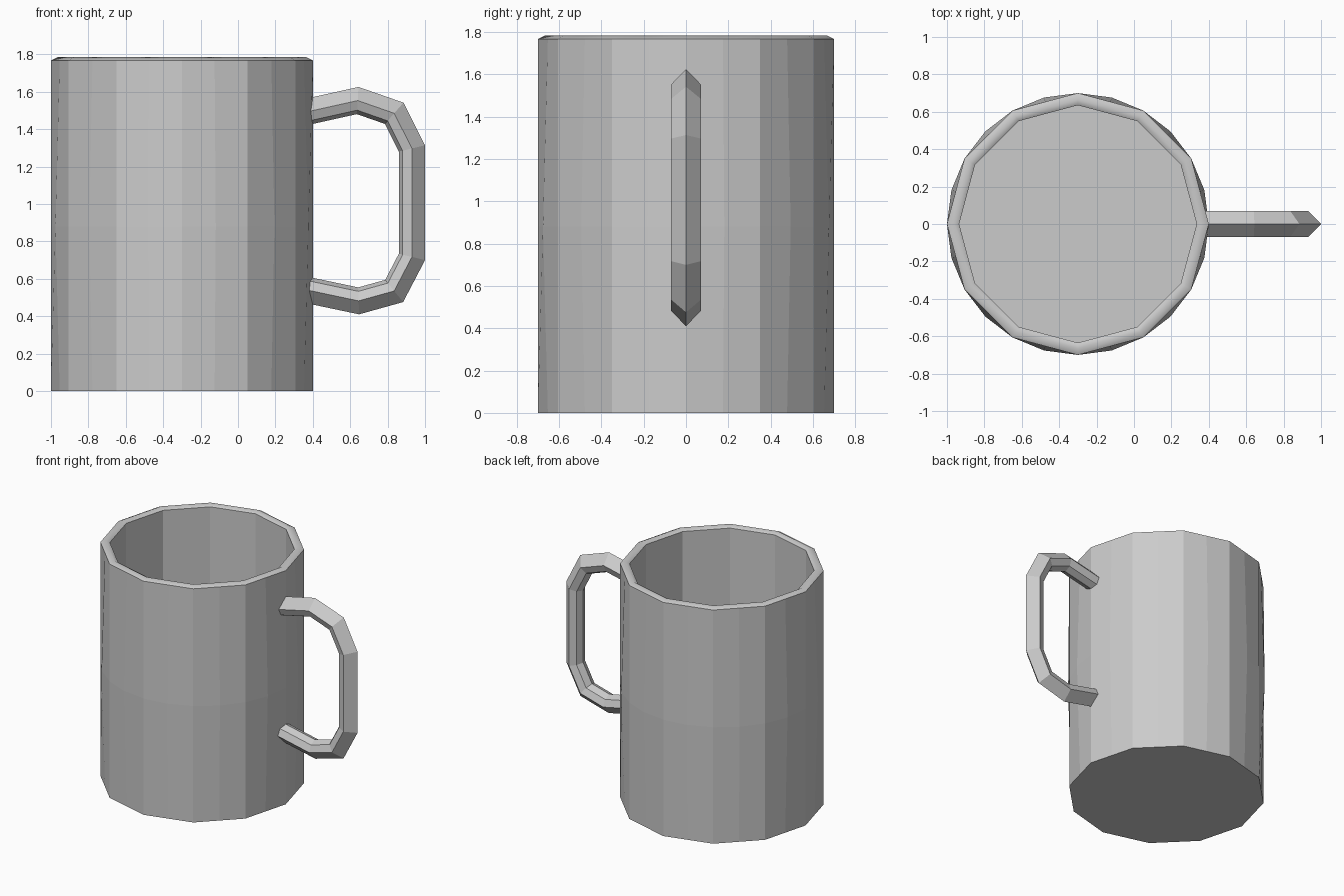
import bpy, bmesh, math
from mathutils import Vector

if "Cube" in bpy.data.objects:
    bpy.data.objects.remove(bpy.data.objects["Cube"])

CX = -0.3


def make_object(name, bm):
    bmesh.ops.recalc_face_normals(bm, faces=bm.faces)
    me = bpy.data.meshes.new(name)
    bm.to_mesh(me)
    bm.free()
    ob = bpy.data.objects.new(name, me)
    bpy.context.collection.objects.link(ob)
    return ob


def bridge(bm, a, b):
    n = len(a)
    return [bm.faces.new((a[i], a[(i + 1) % n], b[(i + 1) % n], b[i])) for i in range(n)]


# Twelve-sided cup; the mid ring is rounder, with 24 points on the circle
def cup_ring(bm, r, z, rounded=False):
    ring = []
    for i in range(24):
        a = math.radians(15 * i)
        k = r if rounded or i % 2 == 0 else r * math.cos(math.radians(15))
        ring.append(bm.verts.new((CX + k * math.cos(a), k * math.sin(a), z)))
    return ring


bm = bmesh.new()
profile = [(0.7, 0, False), (0.7, 0.88, True), (0.7, 1.767, False),
           (0.665, 1.785, False), (0.635, 1.767, False), (0.635, 0.07, False)]
rings = [cup_ring(bm, *p) for p in profile]
for k, (a, b) in enumerate(zip(rings, rings[1:])):
    for f in bridge(bm, a, b):
        f.smooth = k in (2, 3)  # softly rounded rim
for ring in (rings[2], rings[4]):
    for i in range(24):
        bm.edges.get((ring[i], ring[(i + 1) % 24])).smooth = False
bm.faces.new(rings[0])   # underside
bm.faces.new(rings[-1])  # inner floor
make_object("cup", bm)

# Handle: ridged outside, half-octagon inside, swept with mitred corners
path = [Vector(p) for p in [(0.37, 1.493), (0.64, 1.553), (0.835, 1.485), (0.93, 1.297),
                            (0.93, 0.717), (0.835, 0.535), (0.645, 0.482), (0.37, 0.54)]]
section = [(math.sin(math.radians(a)) * 0.07, math.cos(math.radians(a)) * 0.07)
           for a in (0, 90, 135, 180, 225, 270)]


def normal(a, b):
    d = (b - a).normalized()
    return Vector((-d.y, d.x))


bm = bmesh.new()
rings = []
for i, p in enumerate(path):
    n1 = normal(path[max(i - 1, 0)], path[max(i, 1)])
    n2 = normal(path[min(i, len(path) - 2)], path[min(i + 1, len(path) - 1)])
    m = (n1 + n2).normalized()
    m /= m.dot(n1)
    rings.append([bm.verts.new((p.x + m.x * o, y, p.y + m.y * o)) for y, o in section])
for a, b in zip(rings, rings[1:]):
    bridge(bm, a, b)
bm.faces.new(rings[0])
bm.faces.new(rings[-1])
make_object("handle", bm)
